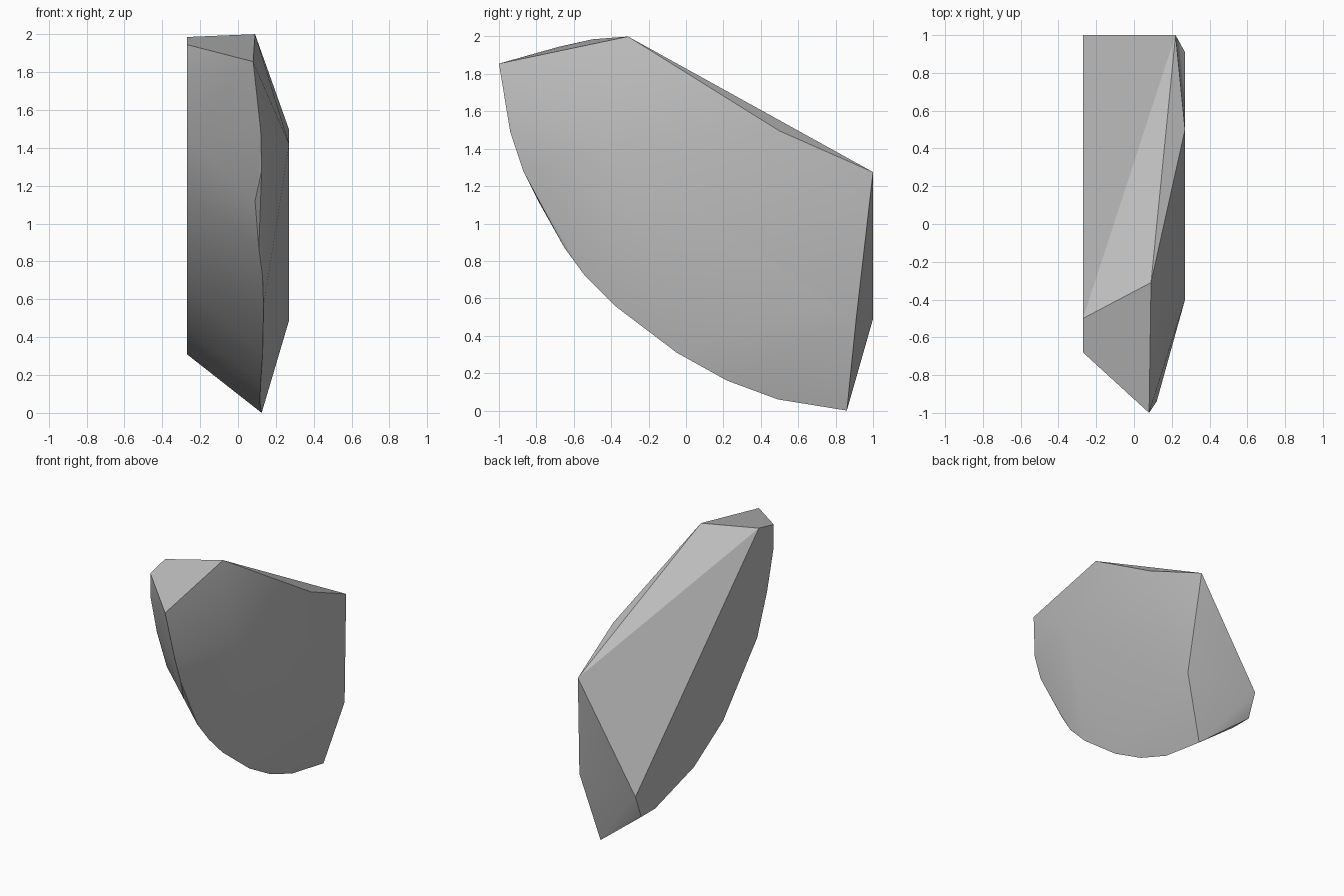
import bpy
import bmesh
import math

cube = bpy.data.objects.get("Cube")
if cube:
    bpy.data.objects.remove(cube, do_unlink=True)

# One flat grey stone colour
stone = bpy.data.materials.new("stone_grey")
stone.use_nodes = True
grey = (0.5, 0.5, 0.5, 1)
stone.diffuse_color = grey
stone.node_tree.nodes["Principled BSDF"].inputs["Base Color"].default_value = grey

# Flat side: outline (y, z) on a single plane
FLAT_X = -0.27
flat_outline = [
    (-0.5, 1.985), (-0.68, 1.945), (-0.68, 1.77), (-0.6, 1.46),
    (-0.48, 1.15), (-0.32, 0.97), (-0.066, 0.67), (0.287, 0.45),
    (0.76, 0.31), (0.93, 0.31), (1.0, 0.49),
]

# Curved rim on the opposite side, from the top round the front to the back
rim = [
    (0.09, -0.31, 2.0), (0.08, -1.0, 1.855), (0.12, -0.94, 1.49),
    (0.125, -0.87, 1.28), (0.09, -0.79, 1.12), (0.11, -0.65, 0.87),
    (0.13, -0.54, 0.72), (0.135, -0.38, 0.56), (0.13, -0.05, 0.31),
    (0.12, 0.22, 0.16), (0.115, 0.49, 0.06), (0.125, 0.86, 0.0),
    (0.22, 1.0, 1.275),
]

# Shallow raised plateau on the rim side
PLATEAU_X = 0.27
plateau = [(-0.4, 1.42), (0.5, 1.495), (0.91, 0.49), (0.8, 0.54)]

# Wrap the three outlines in one convex chunk
bm = bmesh.new()
points = [(FLAT_X, y, z) for y, z in flat_outline]
points += rim
points += [(PLATEAU_X, y, z) for y, z in plateau]
for p in points:
    bm.verts.new(p)
hull = bmesh.ops.convex_hull(bm, input=bm.verts)
unused = [g for g in hull["geom_interior"] + hull["geom_unused"]
          if isinstance(g, bmesh.types.BMVert)]
bmesh.ops.delete(bm, geom=list(set(unused)), context="VERTS")

# Join coplanar triangles into clean flat faces
bmesh.ops.dissolve_limit(bm, angle_limit=math.radians(1),
                         verts=bm.verts, edges=bm.edges)
bmesh.ops.recalc_face_normals(bm, faces=bm.faces)

mesh = bpy.data.meshes.new("stone_shard")
bm.to_mesh(mesh)
bm.free()
mesh.materials.append(stone)
shard = bpy.data.objects.new("stone_shard", mesh)
bpy.context.collection.objects.link(shard)

# Soft shading over the gentle bends, crisp broken edges
bpy.ops.object.select_all(action="DESELECT")
shard.select_set(True)
bpy.context.view_layer.objects.active = shard
bpy.ops.object.shade_smooth_by_angle(angle=math.radians(30))
